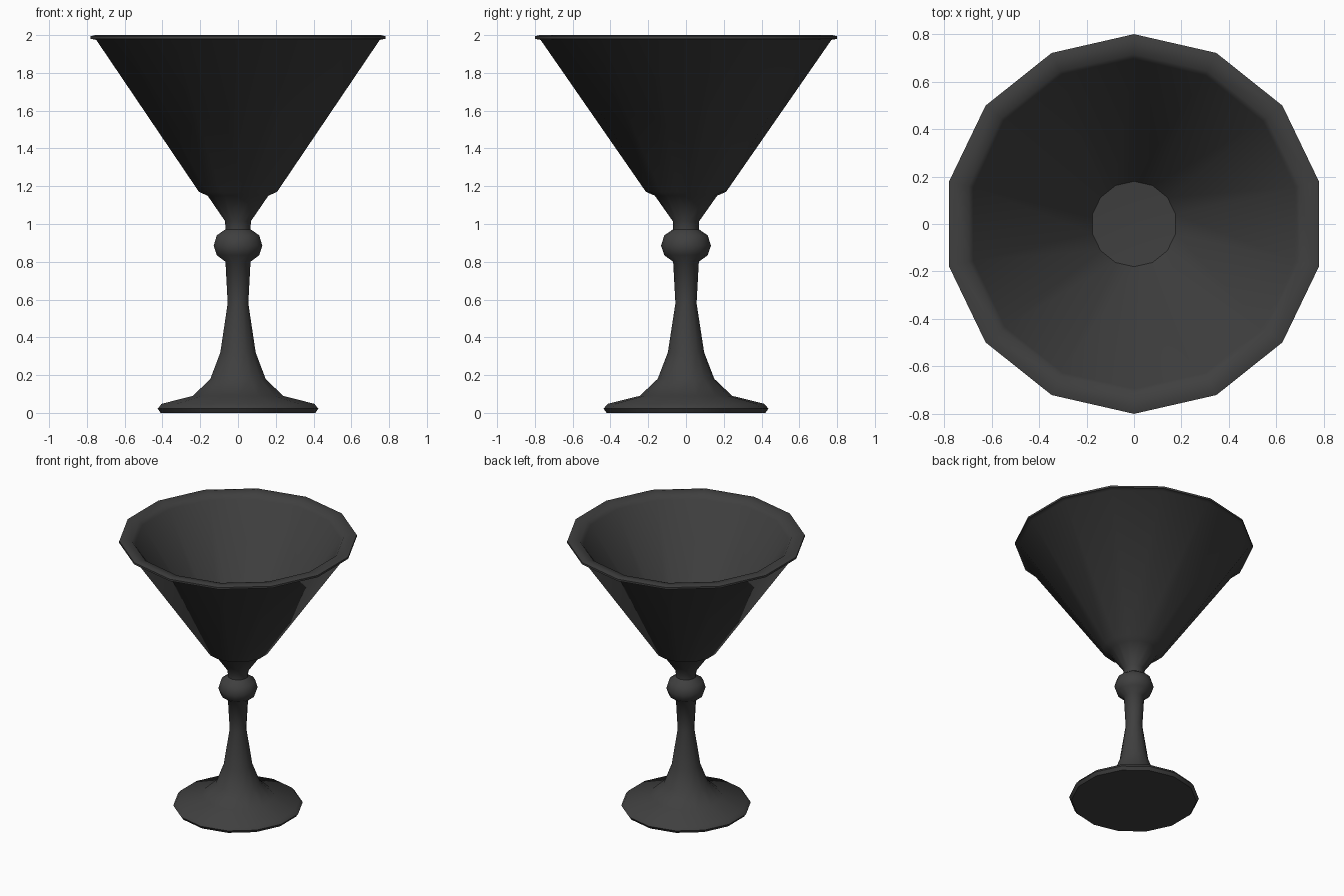
import bpy, math

if "Cube" in bpy.data.objects:
    bpy.data.objects.remove(bpy.data.objects["Cube"])

SIDES = 14

# dark grey surface
mat = bpy.data.materials.new("dark_grey")
mat.diffuse_color = (0.05, 0.05, 0.05, 1)
mat.use_nodes = True
mat.node_tree.nodes["Principled BSDF"].inputs["Base Color"].default_value = mat.diffuse_color

# profile (radius, height) from underside, up the outside, over the rim, into the bowl
foot = [(0, 0.005), (0.42, 0.0), (0.436, 0.022), (0.415, 0.048), (0.245, 0.09)]
stem = [(0.15, 0.18), (0.096, 0.32), (0.056, 0.58), (0.068, 0.80)]
knop = [(0.115, 0.835), (0.132, 0.885), (0.115, 0.94), (0.068, 0.972)]
neck = [(0.07, 1.015), (0.165, 1.15), (0.212, 1.17)]
bowl = [(0.77, 1.975), (0.80, 1.98), (0.80, 1.994), (0.775, 2.0),
        (0.715, 1.99), (0.695, 1.965), (0.18, 1.22), (0, 1.205)]
profile = foot + stem + knop + neck + bowl


def lathe(name, profile):
    verts, rings, faces = [], [], []
    for r, z in profile:
        start = len(verts)
        n = 1 if r == 0 else SIDES
        for i in range(n):
            a = math.pi / 2 + 2 * math.pi * i / SIDES
            verts.append((r * math.cos(a), r * math.sin(a), z))
        rings.append([start + i % n for i in range(SIDES)])
    for lo, hi in zip(rings, rings[1:]):
        for i in range(SIDES):
            j = (i + 1) % SIDES
            faces.append(list(dict.fromkeys((lo[i], lo[j], hi[j], hi[i]))))
    mesh = bpy.data.meshes.new(name)
    mesh.from_pydata(verts, [], faces)
    mesh.materials.append(mat)
    obj = bpy.data.objects.new(name, mesh)
    bpy.context.collection.objects.link(obj)
    bpy.context.view_layer.objects.active = obj
    obj.select_set(True)
    bpy.ops.object.shade_smooth_by_angle(angle=math.radians(50))
    return obj


# goblet: foot, stem, knop and conical bowl in one turned body
lathe("goblet", profile)
